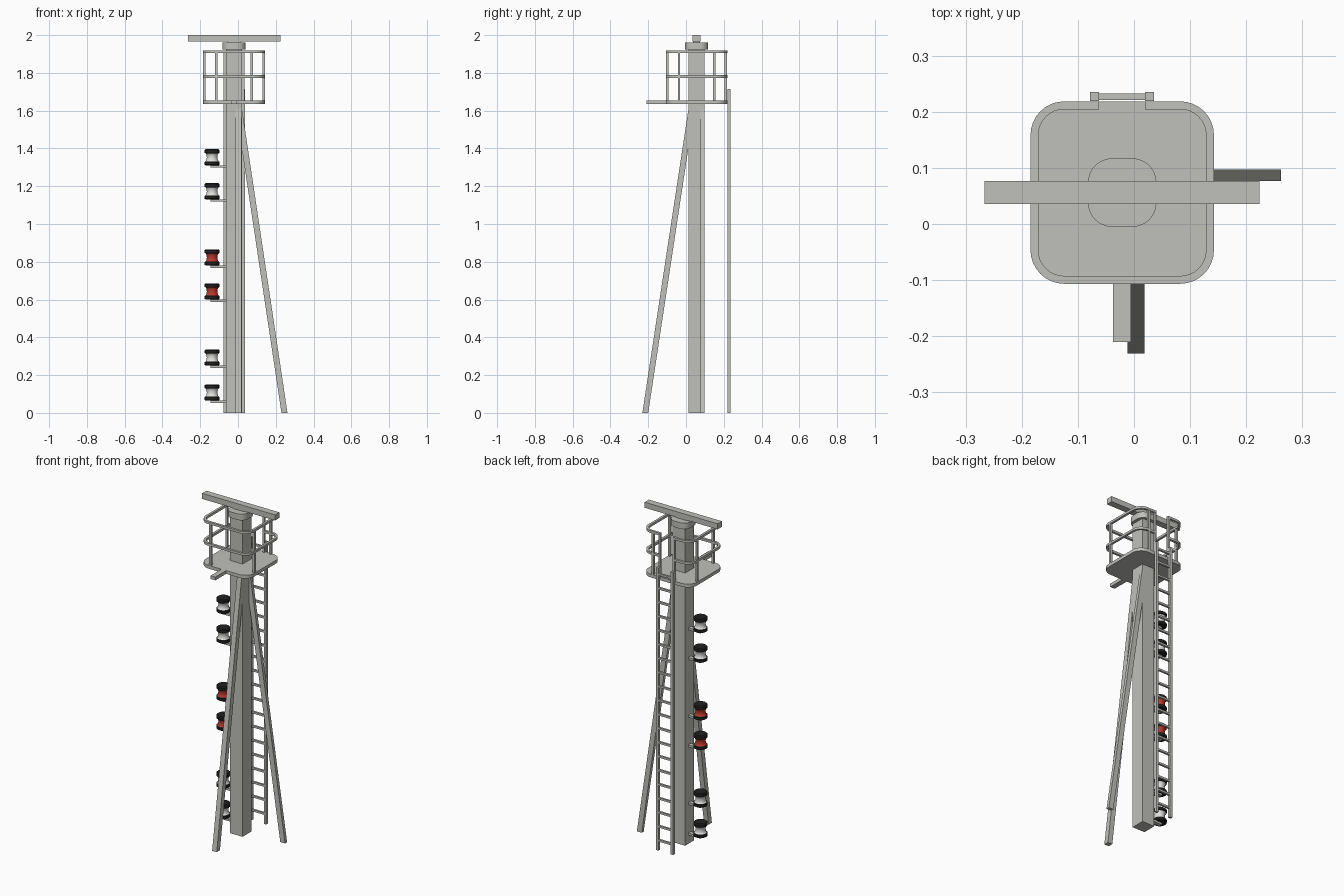
import bpy, bmesh, math

if "Cube" in bpy.data.objects:
    bpy.data.objects.remove(bpy.data.objects["Cube"])

CX, CY = -0.021, 0.056          # mast axis


def material(name, rgb):
    m = bpy.data.materials.new(name)
    m.diffuse_color = (*rgb, 1)
    m.use_nodes = True
    m.node_tree.nodes["Principled BSDF"].inputs["Base Color"].default_value = m.diffuse_color
    return m


GREY = material("galvanised grey", (0.53, 0.53, 0.50))
BLACK = material("lamp black", (0.015, 0.015, 0.015))
WHITE = material("white lens", (0.75, 0.75, 0.74))
RED = material("red lens", (0.50, 0.04, 0.025))


def finish(name, bm, mats=(GREY,)):
    bmesh.ops.recalc_face_normals(bm, faces=bm.faces[:])
    me = bpy.data.meshes.new(name)
    bm.to_mesh(me)
    bm.free()
    for m in mats:
        me.materials.append(m)
    ob = bpy.data.objects.new(name, me)
    bpy.context.collection.objects.link(ob)
    return ob


def add_box(bm, x0, x1, y0, y1, z0, z1, top_shift=(0, 0)):
    """Box between limits; top_shift slides its top sideways to make a leaning leg."""
    for v in bmesh.ops.create_cube(bm, size=1)["verts"]:
        up = v.co.z > 0
        v.co.x = (x1 if v.co.x > 0 else x0) + (top_shift[0] if up else 0)
        v.co.y = (y1 if v.co.y > 0 else y0) + (top_shift[1] if up else 0)
        v.co.z = z1 if up else z0


def box(name, *limits, **kw):
    bm = bmesh.new()
    add_box(bm, *limits, **kw)
    return finish(name, bm)


def outline(hx, hy, r, n=8):
    """Rounded rectangle about the mast axis, from back left round to back right."""
    pts = []
    for sx, sy, start in ((-1, 1, 90), (-1, -1, 180), (1, -1, 270), (1, 1, 0)):
        for i in range(n + 1):
            a = math.radians(start + 90 * i / n)
            pts.append((CX + sx * (hx - r) + r * math.cos(a),
                        CY + sy * (hy - r) + r * math.sin(a)))
    return pts


def slab(name, hx, hy, r, z0, z1):
    bm = bmesh.new()
    f = bm.faces.new([bm.verts.new((x, y, z0)) for x, y in outline(hx, hy, r)])
    ext = bmesh.ops.extrude_face_region(bm, geom=[f])["geom"]
    for v in ext:
        if isinstance(v, bmesh.types.BMVert):
            v.co.z = z1
    return finish(name, bm)


def rail(name, z, t=0.014, hx=0.1635, hy=0.1625, r=0.06, gap=0.041):
    """Square bar round the platform edge, open at the ladder."""
    def line(inset):
        y = CY + hy - inset
        return ([(CX - gap, y)] + outline(hx - inset, hy - inset, r - inset)
                + [(CX + gap, y)])
    bm = bmesh.new()
    rings = []
    for (xo, yo), (xi, yi) in zip(line(0), line(t)):
        rings.append([bm.verts.new(c) for c in (
            (xo, yo, z), (xi, yi, z), (xi, yi, z + t), (xo, yo, z + t))])
    for a, b in zip(rings, rings[1:]):
        for k in range(4):
            j = (k + 1) % 4
            bm.faces.new((a[k], a[j], b[j], b[k]))
    bm.faces.new(rings[0])
    bm.faces.new(rings[-1])
    return finish(name, bm)


def smooth(ob):
    bpy.ops.object.select_all(action="DESELECT")
    ob.select_set(True)
    bpy.context.view_layer.objects.active = ob
    bpy.ops.object.shade_smooth_by_angle(angle=math.radians(35))


# Mast and its two leaning legs
box("mast", CX - 0.042, CX + 0.042, CY - 0.042, CY + 0.042, 0, 1.93)
box("front_leg", -0.012, 0.019, -0.231, -0.200, 0, 1.635, top_shift=(0, 0.248))
box("side_leg", 0.230, 0.262, 0.077, 0.097, 0, 1.635, top_shift=(-0.245, 0))

# Platform, front arm and guard rails
smooth(slab("platform", 0.1635, 0.1625, 0.06, 1.635, 1.655))
box("front_arm", CX - 0.016, CX + 0.016, -0.21, 0.02, 1.635, 1.655)
smooth(rail("top_rail", 1.905))
smooth(rail("middle_rail", 1.774))

# Guard rail posts: one by each corner and one at each side of the ladder gap
bm = bmesh.new()
h = 0.0065
for x, y in ((CX - 0.093, CY - 0.1555), (CX + 0.1565, CY - 0.093),
             (CX + 0.093, CY + 0.1555), (CX - 0.1565, CY + 0.093),
             (CX - 0.048, CY + 0.1555), (CX + 0.048, CY + 0.1555)):
    add_box(bm, x - h, x + h, y - h, y + h, 1.65, 1.91)
finish("rail_posts", bm)

# Radar turntable and scanner bar
smooth(slab("scanner_base", 0.061, 0.061, 0.043, 1.925, 1.962))
box("scanner_spindle", CX - 0.035, CX + 0.035, CY - 0.018, CY + 0.018, 1.955, 1.97)
box("scanner_bar", -0.266, 0.224, CY - 0.0205, CY + 0.0205, 1.966, 2.0)

# Ladder on the back
bm = bmesh.new()
for s in (-1, 1):
    x = CX + s * 0.049
    add_box(bm, x - 0.008, x + 0.008, 0.219, 0.235, 0, 1.715)
for i in range(20):
    z = 0.06 + 0.085 * i
    add_box(bm, CX - 0.045, CX + 0.045, 0.221, 0.233, z - 0.006, z + 0.006)
finish("ladder", bm)

# Signal lamps: black base and cap around a waisted lens, as radius and height
LX, N = -0.137, 24
PROFILE = [(0.034, 0), (0.0395, 0.004), (0.0395, 0.019), (0.034, 0.022),
           (0.030, 0.030), (0.028, 0.043), (0.030, 0.056), (0.034, 0.064),
           (0.0395, 0.067), (0.0395, 0.081), (0.034, 0.086)]
for i, base in enumerate((0.065, 0.25, 0.60, 0.78, 1.13, 1.31)):
    bm = bmesh.new()
    rings = [[bm.verts.new((LX + r * math.cos(2 * math.pi * k / N),
                            CY + r * math.sin(2 * math.pi * k / N), base + z))
              for k in range(N)] for r, z in PROFILE]
    for j in range(len(rings) - 1):
        for k in range(N):
            q = (k + 1) % N
            f = bm.faces.new((rings[j][k], rings[j][q], rings[j + 1][q], rings[j + 1][k]))
            f.material_index = 1 if 3 <= j <= 6 else 0
    bm.faces.new(rings[0])
    bm.faces.new(rings[-1])
    smooth(finish(f"signal_lamp_{i + 1}", bm, (BLACK, RED if i in (2, 3) else WHITE)))
    box(f"lamp_bracket_{i + 1}", -0.145, -0.06, CY - 0.012, CY + 0.012, base - 0.012, base + 0.001)
